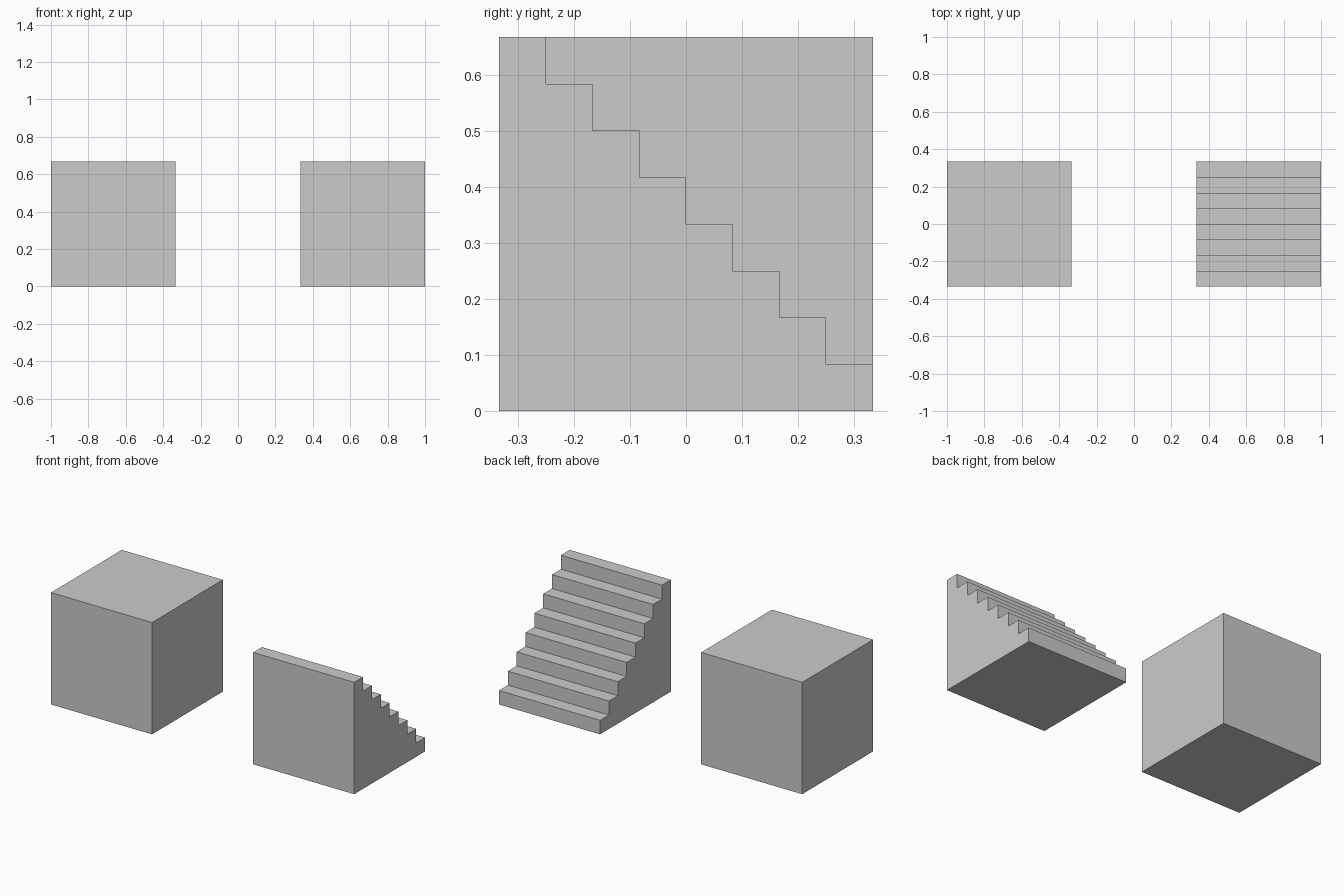
import bpy
import bmesh

if "Cube" in bpy.data.objects:
    bpy.data.objects.remove(bpy.data.objects["Cube"])

SIZE = 2 / 3      # edge length of both blocks
HALF = SIZE / 2
STEPS = 8
STEP = SIZE / STEPS


def extrude_profile(name, profile, x0, x1):
    """Closed prism: a (y, z) outline extruded along x."""
    bm = bmesh.new()
    face = bm.faces.new([bm.verts.new((x0, y, z)) for y, z in profile])
    result = bmesh.ops.extrude_face_region(bm, geom=[face], use_keep_orig=True)
    moved = [g for g in result["geom"] if isinstance(g, bmesh.types.BMVert)]
    bmesh.ops.translate(bm, verts=moved, vec=(x1 - x0, 0, 0))
    bmesh.ops.recalc_face_normals(bm, faces=bm.faces)
    mesh = bpy.data.meshes.new(name)
    bm.to_mesh(mesh)
    bm.free()
    obj = bpy.data.objects.new(name, mesh)
    bpy.context.collection.objects.link(obj)
    return obj


# Plain cube block on the left
square = [(-HALF, 0), (HALF, 0), (HALF, SIZE), (-HALF, SIZE)]
extrude_profile("cube_block", square, -1, -1 + SIZE)

# Solid staircase on the right, descending towards the back
stairs = [(HALF, 0), (-HALF, 0)]
for i in range(STEPS):
    z = SIZE - i * STEP
    stairs += [(-HALF + i * STEP, z), (-HALF + (i + 1) * STEP, z)]
# the first tread starts on the front wall, the last ends on the back wall
extrude_profile("staircase", stairs, 1 - SIZE, 1)
